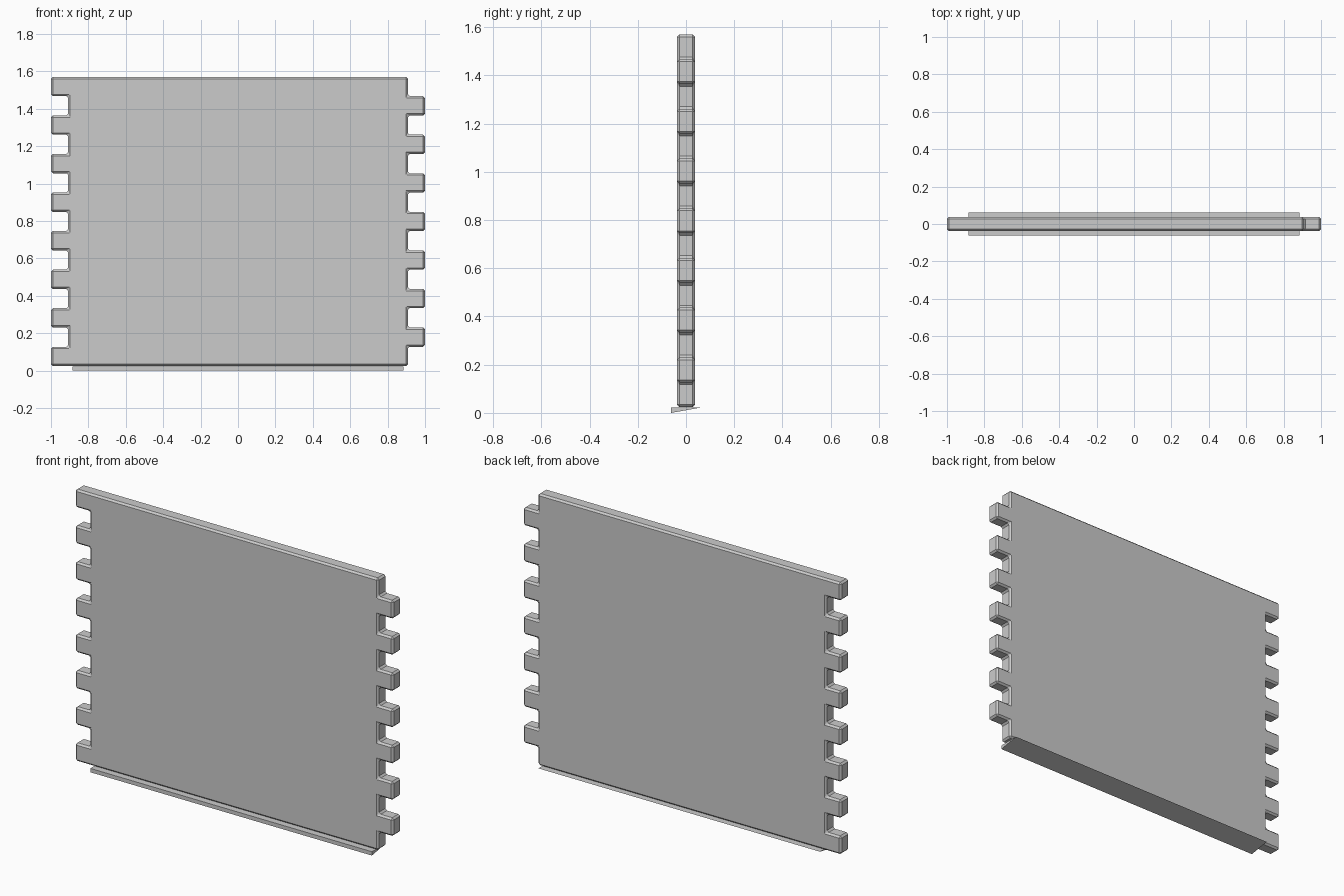
import bpy, bmesh

if "Cube" in bpy.data.objects:
    bpy.data.objects.remove(bpy.data.objects["Cube"])

Z0, Z1, N = 0.024, 1.57, 15      # panel bottom, top, finger slots per side
STEP = (Z1 - Z0) / N


def extrude(name, pts, vec):
    """Closed polygon extruded along vec."""
    bm = bmesh.new()
    face = bm.faces.new([bm.verts.new(p) for p in pts])
    res = bmesh.ops.extrude_face_region(bm, geom=[face])
    verts = [g for g in res["geom"] if isinstance(g, bmesh.types.BMVert)]
    bmesh.ops.translate(bm, verts=verts, vec=vec)
    bmesh.ops.recalc_face_normals(bm, faces=bm.faces)
    me = bpy.data.meshes.new(name)
    bm.to_mesh(me)
    bm.free()
    ob = bpy.data.objects.new(name, me)
    bpy.context.collection.objects.link(ob)
    return ob


def side(sign, tooth_parity):
    """Stepped finger-joint edge from bottom to top."""
    pts = []
    for i in range(N):
        x = sign * (1.0 if i % 2 == tooth_parity else 0.908)
        pts += [(x, -0.0375, Z0 + i * STEP), (x, -0.0375, Z0 + (i + 1) * STEP)]
    return pts


# Panel with interlocking fingers, chamfered all round
panel = extrude("finger_joint_panel", side(1, 1) + side(-1, 0)[::-1], (0, 0.075, 0))
bev = panel.modifiers.new("chamfer", "BEVEL")
bev.width = 0.01
bev.segments = 1
bev.limit_method = "ANGLE"

# Thin wedge strip under the panel
extrude("base_wedge",
        [(-0.886, -0.062, 0), (-0.886, 0.062, 0.022), (-0.886, -0.062, 0.022)],
        (1.772, 0, 0))
